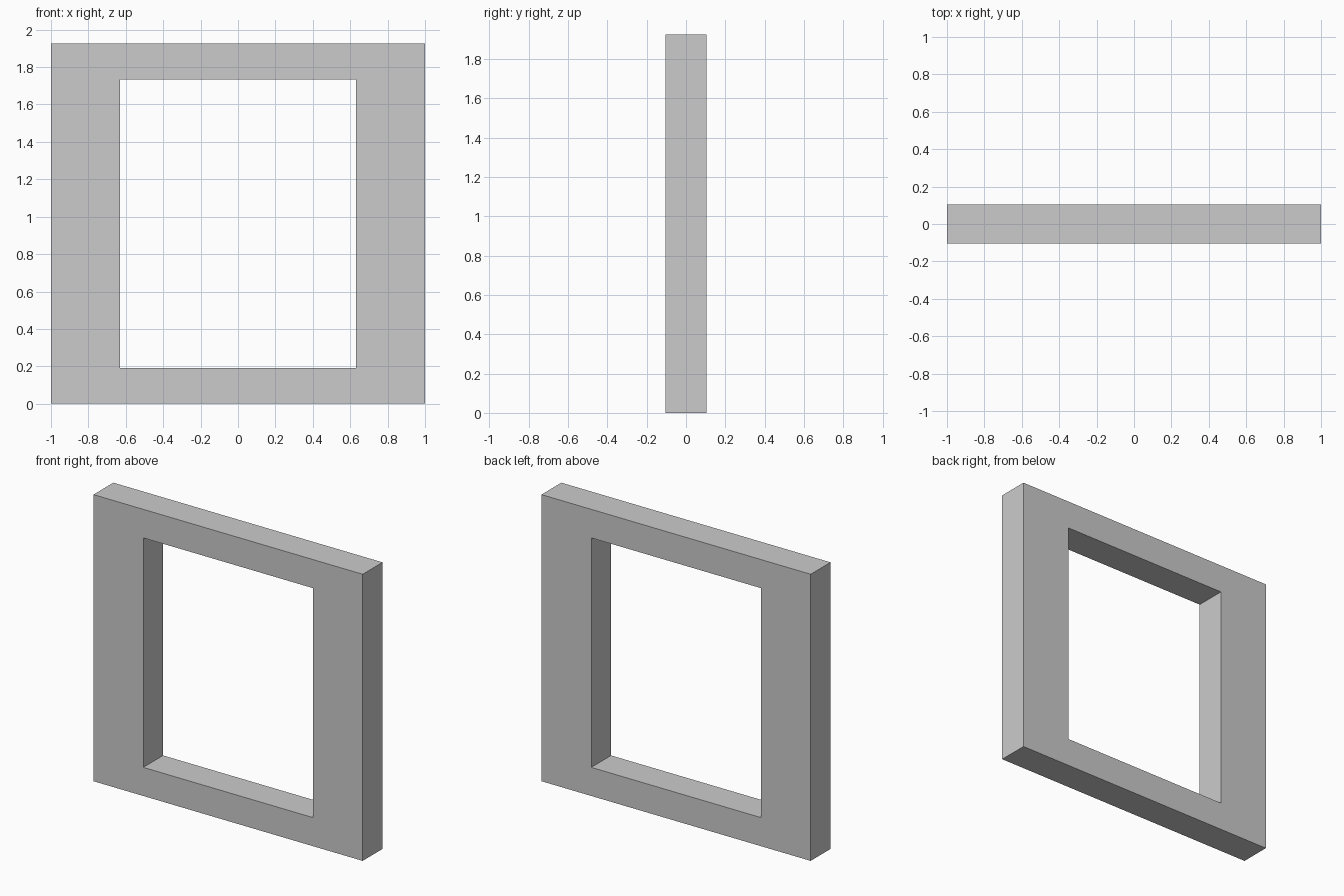
import bpy
import bmesh

if "Cube" in bpy.data.objects:
    bpy.data.objects.remove(bpy.data.objects["Cube"])

HEIGHT, DEPTH = 1.925, 0.21
HALF_W, OPEN_HALF_W = 1.0, 0.63
RAIL = 0.192


def rectangle(bm, half_w, z0, z1, y):
    corners = ((-half_w, z0), (half_w, z0), (half_w, z1), (-half_w, z1))
    return [bm.verts.new((x, y, z)) for x, z in corners]


# Window frame: front face ring around the opening, extruded to the back
bm = bmesh.new()
outer = rectangle(bm, HALF_W, 0, HEIGHT, -DEPTH / 2)
inner = rectangle(bm, OPEN_HALF_W, RAIL, HEIGHT - RAIL, -DEPTH / 2)
ring = []
for i in range(4):
    j = (i + 1) % 4
    ring.append(bm.faces.new((outer[i], outer[j], inner[j], inner[i])))
result = bmesh.ops.extrude_face_region(bm, geom=ring, use_keep_orig=True)
back = [g for g in result["geom"] if isinstance(g, bmesh.types.BMVert)]
bmesh.ops.translate(bm, verts=back, vec=(0, DEPTH, 0))
bmesh.ops.recalc_face_normals(bm, faces=bm.faces)

mesh = bpy.data.meshes.new("window_frame")
bm.to_mesh(mesh)
bm.free()
frame = bpy.data.objects.new("window_frame", mesh)
bpy.context.collection.objects.link(frame)
